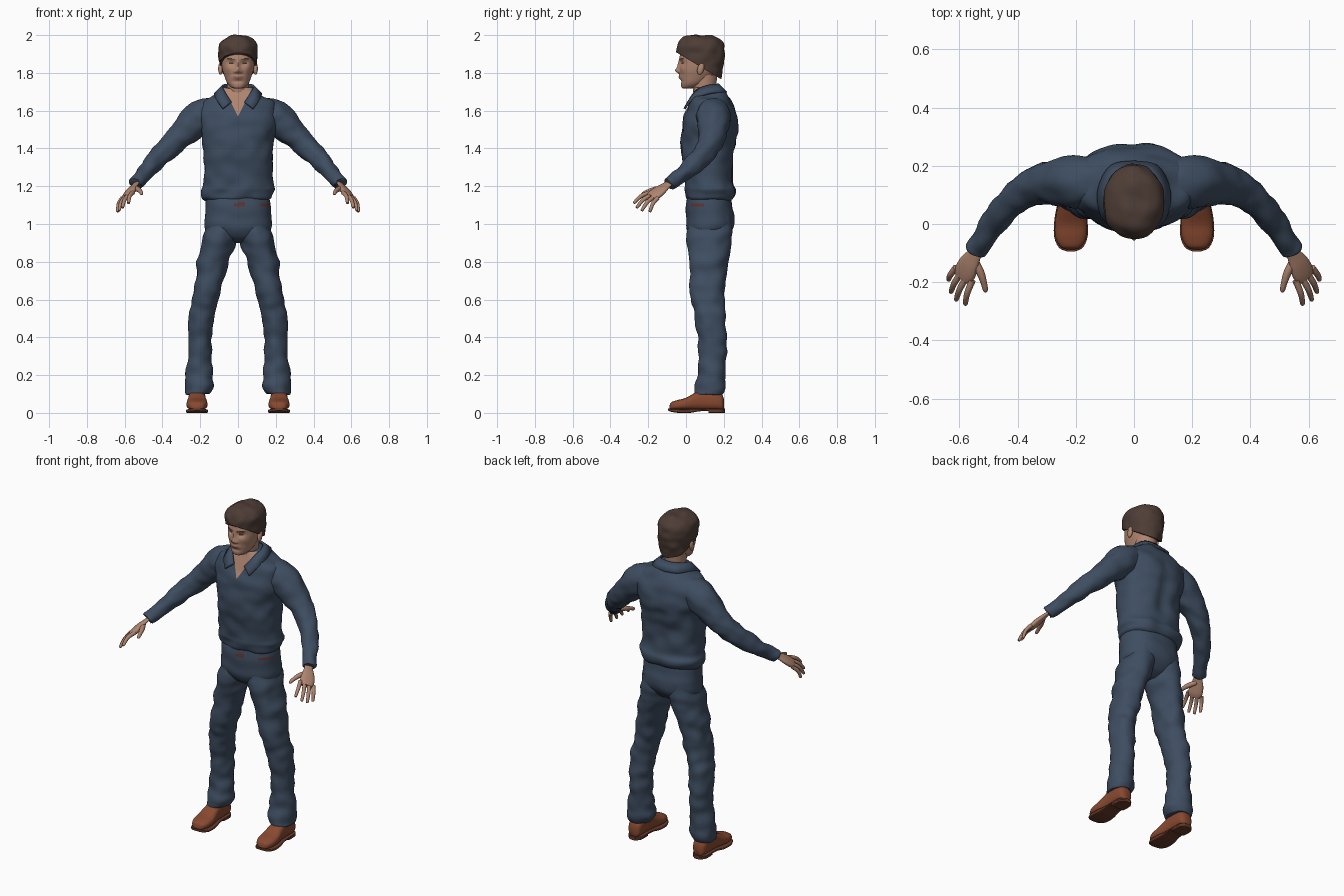
import bpy, bmesh, math
from mathutils import Vector, noise

if bpy.data.objects.get("Cube"):
    bpy.data.objects.remove(bpy.data.objects["Cube"], do_unlink=True)


def material(name, r, g, b):
    m = bpy.data.materials.new(name)
    m.use_nodes = True
    m.diffuse_color = (r, g, b, 1)
    shader = m.node_tree.nodes["Principled BSDF"]
    shader.inputs["Base Color"].default_value = (r, g, b, 1)
    shader.inputs["Roughness"].default_value = 0.8
    return m


NAVY = material("navy cloth", .048, .074, .118)
SKIN = material("skin", .43, .235, .16)
LIP = material("lips", .32, .14, .105)
HAIR = material("dark brown hair", .075, .046, .036)
EYE = material("dark eyes", .05, .03, .025)
LEATHER = material("tan leather", .25, .068, .03)
SOLE = material("brown sole", .13, .042, .022)
BELT = material("belt brown", .11, .035, .028)


def spline(rows, steps):
    """Smoothly interpolate rows of numbers."""
    out = []
    for i in range(len(rows) - 1):
        a, b, c, d = (rows[max(0, min(len(rows) - 1, i + k))] for k in (-1, 0, 1, 2))
        for s in range(steps):
            t = s / steps
            out.append([q + t * (r - p) / 2 + t * t * (p - 2.5 * q + 2 * r - s_ / 2)
                        + t ** 3 * (1.5 * (q - r) + (s_ - p) / 2)
                        for p, q, r, s_ in zip(a, b, c, d)])
    return out + [list(rows[-1])]


def finish(name, bm, mats, mirror=False, angle=60):
    bmesh.ops.recalc_face_normals(bm, faces=bm.faces)
    mesh = bpy.data.meshes.new(name)
    bm.to_mesh(mesh)
    bm.free()
    for m in mats:
        mesh.materials.append(m)
    ob = bpy.data.objects.new(name, mesh)
    bpy.context.collection.objects.link(ob)
    bpy.ops.object.select_all(action='DESELECT')
    ob.select_set(True)
    bpy.context.view_layer.objects.active = ob
    bpy.ops.object.shade_smooth_by_angle(angle=math.radians(angle))
    if mirror:
        ob.modifiers.new("mirror", 'MIRROR').use_clip = False
    return ob


def skin_rings(rings, n=40, power=2.0, wrinkle=0.0, freq=11):
    """Bridge rings given as (centre, half-axis, half-axis)."""
    def curve(a):
        return math.copysign(abs(a) ** (2 / power), a)
    bm = bmesh.new()
    loops = []
    for c, u, v in rings:
        loops.append([bm.verts.new(c + u * curve(math.cos(k * math.tau / n))
                                   + v * curve(math.sin(k * math.tau / n))) for k in range(n)])
    for a, b in zip(loops, loops[1:]):
        for k in range(n):
            bm.faces.new((a[k], a[(k + 1) % n], b[(k + 1) % n], b[k]))
    bm.faces.new(loops[0])
    bm.faces.new(loops[-1])
    bmesh.ops.recalc_face_normals(bm, faces=bm.faces)
    bm.normal_update()
    for v in bm.verts:
        p = Vector((v.co.x * freq, v.co.y * freq, v.co.z * freq * 1.3))
        v.co += v.normal * wrinkle * noise.noise(p)
    return bm


def stack(rows, steps=6, **kw):
    """Horizontal sections: height, x from, x to, y from, y to."""
    return skin_rings([(Vector(((a + b) / 2, (c + d) / 2, z)), Vector(((b - a) / 2, 0, 0)),
                        Vector((0, (d - c) / 2, 0))) for z, a, b, c, d in spline(rows, steps)], **kw)


def centred(rows):
    return [(z, -w, w, a, b) for z, w, a, b in rows]


def lengthwise(rows, steps=6, **kw):
    """Sections along y: y, half width, bottom, top."""
    return skin_rings([(Vector((.217, y, (a + b) / 2)), Vector((w, 0, 0)), Vector((0, 0, (b - a) / 2)))
                       for y, w, a, b in spline(rows, steps)], **kw)


def tube(rows, side=(0, 0, 1), flat=1.0, steps=6, **kw):
    """Round or flattened tube along x, y, z, radius."""
    pts = spline(rows, steps)
    rings = []
    for i, p in enumerate(pts):
        t = (Vector(pts[min(i + 1, len(pts) - 1)][:3]) - Vector(pts[max(i - 1, 0)][:3])).normalized()
        u = Vector(side)
        u = (u - t * u.dot(t)).normalized()
        rings.append((Vector(p[:3]), u * p[3], t.cross(u) * p[3] * flat))
    return skin_rings(rings, **kw)


# Shirt body, with an open neck cut in a V
bm = stack(centred([(1.125, .165, .02, .23), (1.14, .185, .003, .25), (1.18, .196, -.004, .263),
                    (1.225, .182, -.002, .247), (1.35, .184, -.02, .252), (1.45, .19, -.025, .268),
                    (1.53, .207, -.018, .278), (1.6, .21, .004, .266), (1.65, .185, .022, .24),
                    (1.69, .12, .035, .212), (1.72, .08, .045, .185)]), n=72, power=2.4, wrinkle=.013)
for v in bm.verts:
    # Spine furrow between the shoulder blades
    if v.co.y > .15:
        v.co.y -= .014 * math.exp(-(v.co.x / .035) ** 2 - ((v.co.z - 1.4) / .16) ** 2)
for s in (-1, 1):
    bmesh.ops.bisect_plane(bm, geom=bm.verts[:] + bm.edges[:] + bm.faces[:],
                           plane_co=(0, 0, 1.57), plane_no=(s, 0, -.5))
for f in bm.faces:
    c = f.calc_center_median()
    f.material_index = int(c.y < .11 and abs(c.x) < (c.z - 1.57) * .5)
finish("shirt", bm, [NAVY, SKIN])

# Folded collar
inner = [(0, .172, 1.738), (.055, .16, 1.738), (.08, .11, 1.73), (.073, .055, 1.705), (.035, .012, 1.645)]
outer = [(0, .214, 1.695), (.08, .198, 1.698), (.122, .115, 1.69), (.112, .03, 1.655), (.08, -.008, 1.61)]
bm = bmesh.new()
edges = [[bm.verts.new(p) for p in spline(e, 5)] for e in (inner, outer)]
for k in range(len(edges[0]) - 1):
    bm.faces.new((edges[0][k], edges[0][k + 1], edges[1][k + 1], edges[1][k]))
collar = finish("collar", bm, [NAVY], mirror=True)
thick = collar.modifiers.new("thickness", 'SOLIDIFY')
thick.thickness, thick.offset = .012, 0

# Sleeves
sleeve = [(.09, .14, 1.60, .075), (.2, .145, 1.565, .09), (.3, .14, 1.47, .072), (.39, .105, 1.385, .058),
          (.47, .02, 1.295, .047), (.525, -.065, 1.23, .039), (.541, -.089, 1.212, .037),
          (.539, -.086, 1.214, .025)]
finish("sleeves", tube(sleeve, wrinkle=.011, freq=16, n=40), [NAVY], mirror=True)

# Trousers: seat with belt showing, then legs
bm = stack(centred([(1.17, .165, .015, .235), (1.1, .172, .0, .245), (1.04, .174, .0, .256),
                    (.98, .176, .002, .25), (.93, .14, .03, .21), (.9, .07, .08, .16)]),
           n=72, power=2.3, steps=9, wrinkle=.004)
for f in bm.faces:
    c = f.calc_center_median()
    f.material_index = int(c.y < .1 and 1.09 < c.z < 1.112 and (-.02 < c.x < .04 or .115 < c.x < .17))
finish("trouser_seat", bm, [NAVY, BELT])
leg = [(1.04, .01, .165, .02, .24), (.95, .0, .185, .004, .247), (.88, .018, .2, .008, .236),
       (.8, .05, .217, .014, .222), (.7, .078, .228, .02, .208), (.6, .103, .246, .028, .2),
       (.52, .122, .262, .045, .208), (.4, .138, .268, .065, .215), (.3, .138, .27, .07, .21),
       (.2, .133, .28, .06, .205), (.14, .132, .287, .05, .208), (.1, .145, .28, .048, .2),
       (.097, .165, .262, .07, .19)]
finish("trouser_legs", stack(leg, wrinkle=.012, freq=13, n=48), [NAVY], mirror=True)

# Shoes: uppers, soles and heels
upper = [(-.088, .012, .02, .035), (-.078, .036, .016, .056), (-.045, .053, .015, .068), (.0, .055, .015, .08),
         (.05, .048, .015, .108), (.09, .045, .015, .125), (.16, .043, .015, .12), (.19, .036, .015, .1),
         (.2, .02, .02, .075)]
finish("shoe_uppers", lengthwise(upper, power=2.6), [LEATHER], mirror=True)
sole = [(-.094, .015, .012, .024), (-.08, .042, .006, .022), (-.04, .058, .0, .02), (.02, .056, .0, .02),
        (.07, .047, .008, .021), (.12, .045, .01, .022), (.18, .043, .01, .022), (.206, .02, .01, .022)]
finish("shoe_soles", lengthwise(sole, power=5), [SOLE], mirror=True, angle=40)
heel = [(.118, .043, 0, .016), (.15, .045, 0, .016), (.185, .04, 0, .016), (.206, .018, 0, .016)]
finish("shoe_heels", lengthwise(heel, power=6), [SOLE], mirror=True, angle=40)

# Neck
finish("neck", stack(centred([(1.58, .055, .05, .15), (1.66, .056, .045, .155), (1.72, .058, .035, .16),
                              (1.79, .062, .03, .165)])), [SKIN])

# Head with modelled nose, eye sockets, lips and cheeks
bm = stack(centred([(1.717, .016, -.014, .02), (1.724, .036, -.024, .055), (1.745, .056, -.028, .1),
                    (1.78, .071, -.031, .14), (1.82, .083, -.034, .165), (1.87, .089, -.033, .182),
                    (1.92, .088, -.028, .18), (1.96, .07, .0, .16), (1.98, .03, .04, .12)]),
           steps=11, n=128, power=2.15)


def bump(x, z, cx, cz, wx, wz):
    return math.exp(-((x - cx) / wx) ** 2 - ((z - cz) / wz) ** 2)


for v in bm.verts:
    x, z = abs(v.co.x), v.co.z
    if v.co.y < .06:
        v.co.y += (.011 * bump(x, z, .034, 1.852, .02, .014) + .005 * bump(x, z, 0, 1.755, .03, .009)
                   - .019 * bump(x, z, 0, 1.812, .014, .014) - .011 * bump(x, z, 0, 1.838, .009, .03)
                   - .007 * bump(x, z, .016, 1.806, .008, .008) - .004 * bump(x, z, .035, 1.876, .03, .01)
                   - .008 * bump(x, z, 0, 1.777, .026, .011) - .004 * bump(x, z, .05, 1.82, .02, .02))


def oval(x, z, cx, cz, wx, wz):
    return ((x - cx) / wx) ** 2 + ((z - cz) / wz) ** 2 < 1


for f in bm.faces:
    c = f.calc_center_median()
    x, z = abs(c.x), c.z
    if c.y < .05:
        if oval(x, z, 0, 1.777, .026, .008):
            f.material_index = 1
        elif oval(x, z, .035, 1.851, .014, .0042):
            f.material_index = 2
        elif oval(x, z, .038, 1.873 + .1 * (x - .038), .022, .0045):
            f.material_index = 3
finish("head", bm, [SKIN, LIP, EYE, HAIR])

# Ears
bm = bmesh.new()
bmesh.ops.create_uvsphere(bm, u_segments=20, v_segments=12, radius=1)
for v in bm.verts:
    v.co = Vector((.093 + v.co.x * .012, .078 + v.co.y * .018 + v.co.z * .006, 1.822 + v.co.z * .032))
finish("ears", bm, [SKIN], mirror=True)

# Hair cap, trimmed along a line falling from brow to nape
bm = stack(centred([(1.73, .06, .06, .165), (1.78, .082, .0, .188), (1.84, .097, -.035, .2),
                    (1.9, .104, -.048, .206), (1.945, .101, -.05, .2), (1.975, .082, -.03, .18),
                    (1.993, .052, .0, .145), (2.0, .02, .04, .1)]),
           n=64, power=2.1, wrinkle=.008, freq=18)
cut = bmesh.ops.bisect_plane(bm, geom=bm.verts[:] + bm.edges[:] + bm.faces[:], plane_co=(0, -.05, 1.908),
                             plane_no=(0, .6, 1), clear_inner=True)
bmesh.ops.holes_fill(bm, edges=[e for e in bm.edges if e.is_boundary], sides=0)
finish("hair", bm, [HAIR])

# Hands: palm, four fingers and a thumb
across = Vector((.057, .045, -.03))
palm = [(.527, -.065, 1.23, .024), (.545, -.1, 1.207, .025), (.566, -.135, 1.18, .037),
        (.58, -.165, 1.157, .041), (.59, -.185, 1.143, .034)]
finish("palms", tube(palm, side=across, flat=.42, n=28, power=2.3), [SKIN], mirror=True)
tips = [(.58, -.277, 1.11), (.612, -.262, 1.086), (.63, -.235, 1.07), (.638, -.192, 1.064)]
for k, (name, tip) in enumerate(zip(("index", "middle", "ring", "little"), tips)):
    base = Vector((.584, -.172, 1.152)) + across * (k - 1.5) * .33
    tip = Vector(tip)
    knuckle = base.lerp(tip, .5) + Vector((.006, -.004, .008))
    end = tip.lerp(knuckle, .1)
    path = [(*base, .0115), (*knuckle, .0105), (*end, .008), (*tip, .003)]
    finish(name + "_fingers", tube(path, side=across, n=14), [SKIN], mirror=True)
thumb = [(.552, -.12, 1.192, .014), (.529, -.165, 1.183, .014), (.517, -.2, 1.173, .011),
         (.511, -.226, 1.162, .009), (.51, -.235, 1.158, .003)]
finish("thumbs", tube(thumb, side=across, n=16), [SKIN], mirror=True)
